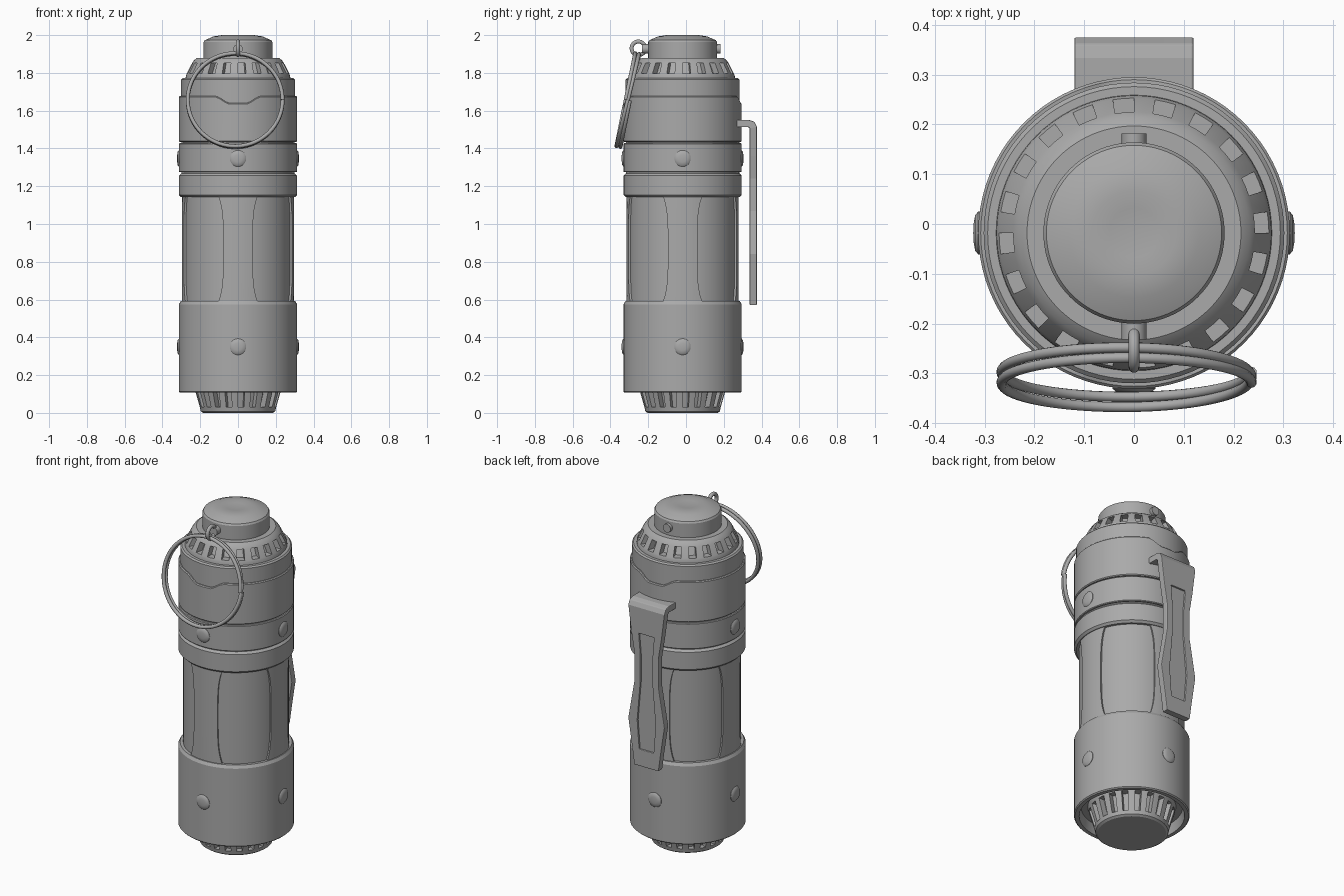
import bpy, bmesh, math
from mathutils import Matrix, Vector

if "Cube" in bpy.data.objects:
    bpy.data.objects.remove(bpy.data.objects["Cube"])

AXIS_Y = -0.018   # body axis; the belt clip shifts it off centre
SEGS = 80

metal = bpy.data.materials.new("grey_metal")
metal.use_nodes = True
GREY = (0.4, 0.4, 0.4, 1)
metal.diffuse_color = GREY
metal.node_tree.nodes["Principled BSDF"].inputs["Base Color"].default_value = GREY


def finish(name, bm, smooth=True, origin=(0, AXIS_Y, 0)):
    bmesh.ops.remove_doubles(bm, verts=bm.verts, dist=1e-5)
    bmesh.ops.recalc_face_normals(bm, faces=bm.faces)
    mesh = bpy.data.meshes.new(name)
    bm.to_mesh(mesh)
    bm.free()
    mesh.materials.append(metal)
    if smooth:
        mesh.shade_smooth()
        mesh.set_sharp_from_angle(angle=math.radians(30))
    obj = bpy.data.objects.new(name, mesh)
    obj.location = origin
    bpy.context.collection.objects.link(obj)
    return obj


def lathe(name, profile, slot_row=None, slot_depth=0, dip=None):
    """Revolve (radius, height) points; slot_row gets pockets, dip lowers heights by angle."""
    bm = bmesh.new()
    rings = []
    for r, z in profile:
        ring = []
        for i in range(SEGS):
            a = math.tau * i / SEGS
            h = z - (dip(r * math.cos(a), z) if dip else 0)
            ring.append(bm.verts.new((r * math.cos(a), r * math.sin(a), h)))
        rings.append(ring)
    slots = []
    for row, (lo, hi) in enumerate(zip(rings, rings[1:])):
        for i in range(SEGS):
            j = (i + 1) % SEGS
            f = bm.faces.new((lo[i], lo[j], hi[j], hi[i]))
            if row == slot_row and i % 4 < 2:
                slots.append(f)
    if slots:
        bm.normal_update()
        new = bmesh.ops.extrude_face_region(bm, geom=slots)["geom"]
        for v in new:
            if isinstance(v, bmesh.types.BMVert):
                flat = Vector((v.co.x, v.co.y, 0))
                v.co -= flat.normalized() * slot_depth
        bmesh.ops.delete(bm, geom=[f for f in slots if f.is_valid], context='FACES')
    return finish(name, bm)


def band(name, r, z0, z1, c=0.008, dip=None):
    """Chamfered solid ring section."""
    return lathe(name, [(0, z0), (r - c, z0), (r, z0 + c), (r, z1 - c), (r - c, z1), (0, z1)], dip=dip)


# Slotted tail and hollow lower sleeve
lathe("tail_cage", [(0, 0), (0.185, 0), (0.197, 0.008), (0.202, 0.03), (0.232, 0.135),
                    (0.24, 0.17), (0, 0.17)], slot_row=3, slot_depth=0.035)
lathe("lower_sleeve", [(0, 0.165), (0.275, 0.165), (0.285, 0.107), (0.307, 0.107), (0.313, 0.113),
                       (0.313, 0.575), (0.303, 0.592), (0, 0.592)])

# Grip tube with four raised strips that flare at their ends
band("grip_tube", 0.286, 0.58, 1.16, 0.001)
for k, side in enumerate(("left", "back", "right", "front")):
    bm = bmesh.new()
    rows = []
    for j in range(17):
        t = j / 8 - 1
        half = math.asin((0.078 + 0.026 * abs(t) ** 4) / 0.297)
        row = []
        for i in range(9):
            a = math.tau * k / 4 + half * (i / 4 - 1)
            row.append(bm.verts.new((0.297 * math.cos(a), 0.297 * math.sin(a), 0.868 + 0.28 * t)))
        rows.append(row)
    for lo, hi in zip(rows, rows[1:]):
        for i in range(8):
            bm.faces.new((lo[i], lo[i + 1], hi[i + 1], hi[i]))
    strip = bmesh.ops.extrude_face_region(bm, geom=bm.faces[:])["geom"]
    for v in strip:
        if isinstance(v, bmesh.types.BMVert):
            v.co = Vector((v.co.x * 0.95, v.co.y * 0.95, v.co.z))
    finish("grip_strip_" + side, bm)


# Upper bands; the top sleeve has a trapezoid notch at front and back
def notch(x, z):
    return 0.037 * min(1, max(0, (0.11 - abs(x)) / 0.055)) if z > 1.6 else 0


band("body_core", 0.3, 1.16, 1.66, 0.002)
band("lower_band", 0.313, 1.142, 1.268, 0.012)
band("middle_band", 0.313, 1.274, 1.428, 0.004)
band("top_sleeve", 0.313, 1.434, 1.677, 0.005, dip=notch)
band("neck_ring", 0.302, 1.6, 1.772, 0.008)
lathe("vented_collar", [(0, 1.76), (0.278, 1.76), (0.276, 1.785), (0.271, 1.797), (0.243, 1.852),
                        (0.232, 1.868), (0.215, 1.88), (0, 1.88)], slot_row=3, slot_depth=0.04)
lathe("end_cap", [(0, 1.87), (0.182, 1.87), (0.182, 1.963), (0.176, 1.973), (0.13, 1.993),
                  (0.085, 2.0), (0.05, 1.995), (0, 1.993)])

# Domed rivets at the four sides, on two levels
for level, z in (("lower", 0.35), ("upper", 1.347)):
    for k, side in enumerate(("left", "back", "right", "front")):
        rivet = lathe(f"{level}_rivet_{side}", [(0, -0.02), (0.043, -0.02), (0.043, 0.002),
                                                (0.036, 0.008), (0.02, 0.011), (0, 0.012)])
        a = math.tau * k / 4
        rivet.location = (0.311 * math.cos(a), AXIS_Y + 0.311 * math.sin(a), z)
        rivet.rotation_euler = (0, math.pi / 2, a)

# Lugs on the cap
for name, y0, y1 in (("front_lug", -0.232, -0.17), ("back_lug", 0.14, 0.182)):
    bm = bmesh.new()
    bmesh.ops.create_cone(bm, cap_ends=True, segments=24, radius1=0.025, radius2=0.025, depth=y1 - y0,
                          matrix=Matrix.Rotation(math.pi / 2, 4, 'X'))
    finish(name, bm, origin=(0, (y0 + y1) / 2, 1.927))


# Wire parts
def wire(name, points, radius, closed):
    curve = bpy.data.curves.new(name, 'CURVE')
    curve.dimensions = '3D'
    curve.bevel_depth = radius
    curve.bevel_resolution = 3
    curve.use_fill_caps = True
    spline = curve.splines.new('POLY')
    spline.points.add(len(points) - 1)
    for p, co in zip(spline.points, points):
        p.co = (*co, 1)
    spline.use_cyclic_u = closed
    spline.use_smooth = True
    curve.materials.append(metal)
    obj = bpy.data.objects.new(name, curve)
    bpy.context.collection.objects.link(obj)


wire("link_loop", [(0, -0.252 + 0.036 * math.cos(math.tau * i / 32), 1.93 + 0.036 * math.sin(math.tau * i / 32))
                   for i in range(32)], 0.011, True)

tilt = Matrix.Rotation(math.radians(-11.5), 3, 'X')
coil = []
for i in range(145):
    a = math.tau * i / 72
    turn = 0.011 * math.tanh((i - 72) / 12)
    coil.append(Vector((-0.015, -0.308, 1.656)) +
                tilt @ Vector((0.251 * math.cos(a), turn, 0.251 * math.sin(a))))
wire("split_ring", coil, 0.0105, False)

# Belt clip: hourglass strip bent over at the top, with a recessed slot
CLIP = [(0.26, 1.532, 0.12), (0.33, 1.532, 0.12), (0.348, 1.526, 0.12), (0.356, 1.51, 0.12),
        (0.356, 1.36, 0.1), (0.356, 1.24, 0.08), (0.356, 1.07, 0.08),
        (0.356, 0.84, 0.12), (0.356, 0.67, 0.094), (0.356, 0.57, 0.08)]


def clip_part(name, thickness, want):
    bm = bmesh.new()
    rows = [[bm.verts.new((w * u, y, z)) for u in (-1, -0.5, 0.5, 1)] for y, z, w in CLIP]
    for r, (a, b) in enumerate(zip(rows, rows[1:])):
        for c in range(3):
            if want == (c == 1 and 4 <= r <= 7):
                bm.faces.new((a[c], a[c + 1], b[c + 1], b[c]))
    bmesh.ops.delete(bm, geom=[v for v in bm.verts if not v.link_faces], context='VERTS')
    obj = finish(name, bm, smooth=False, origin=(0, 0, 0))
    solid = obj.modifiers.new("thickness", 'SOLIDIFY')
    solid.thickness = thickness
    solid.offset = 0
    solid.use_even_offset = True
    return obj


frame = clip_part("clip_frame", 0.038, False)
bevel = frame.modifiers.new("soft_edges", 'BEVEL')
bevel.width = 0.004
bevel.segments = 2
clip_part("clip_slot_floor", 0.018, True)
